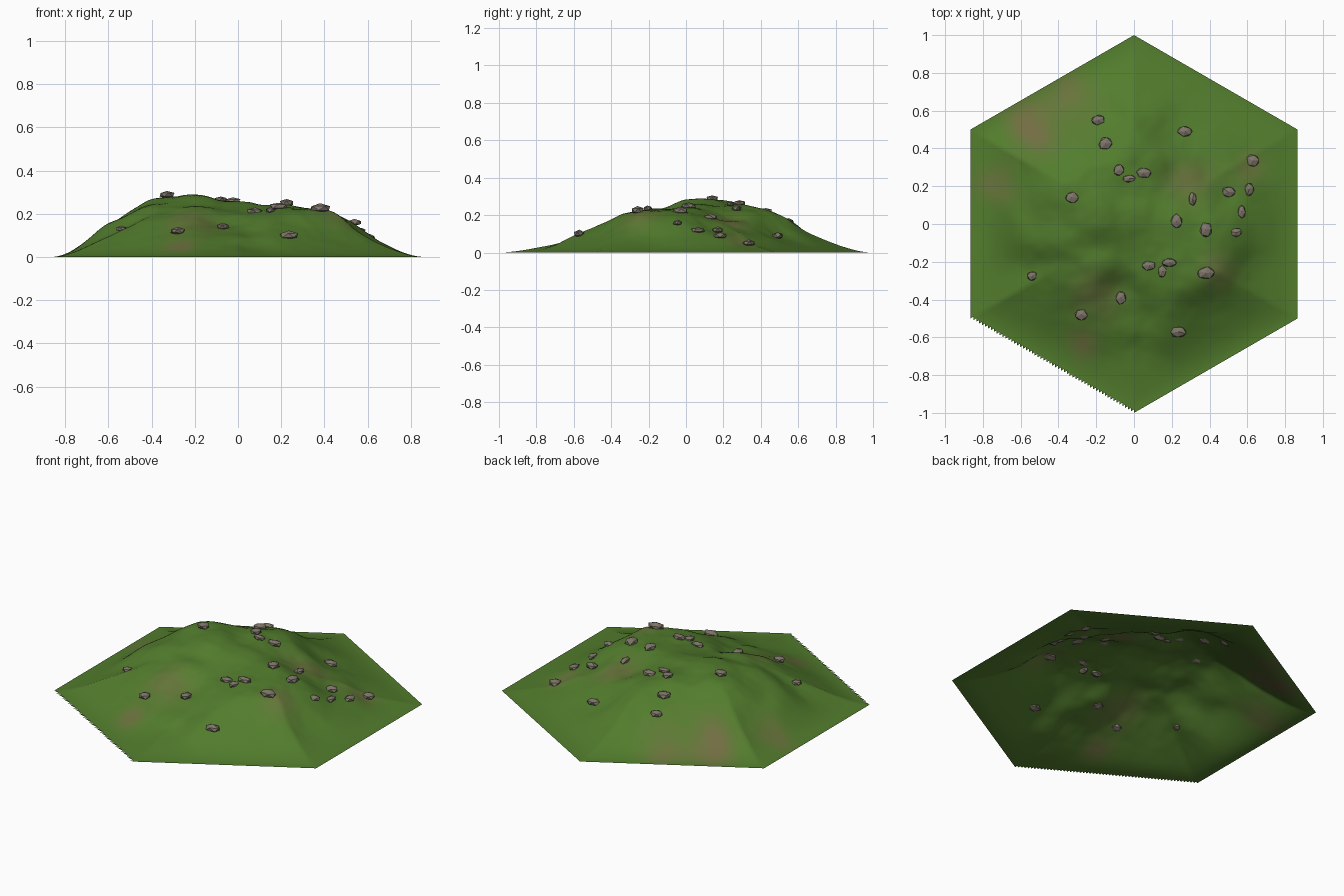
import bpy, bmesh, math, random
from mathutils import Vector, noise

if "Cube" in bpy.data.objects:
    bpy.data.objects.remove(bpy.data.objects["Cube"])

random.seed(7)
N = 56  # rings of the hexagonal grid
S3 = math.sqrt(3) / 2

# rocks: x, y, centre height, width in x, depth in y
ROCKS = [
    (-.19, .55, .165, .08, .055), (-.15, .425, .22, .075, .065), (.27, .49, .09, .08, .06),
    (-.08, .285, .265, .055, .06), (-.025, .24, .26, .07, .04), (.05, .27, .235, .08, .055),
    (.63, .335, .05, .07, .07), (.61, .185, .09, .05, .07), (.50, .17, .12, .075, .055),
    (.57, .065, .12, .045, .075), (.31, .13, .19, .045, .075), (-.33, .14, .288, .075, .06),
    (.225, .015, .25, .06, .075), (.38, -.03, .225, .065, .08), (.54, -.045, .16, .065, .045),
    (.08, -.22, .21, .075, .05), (.19, -.205, .235, .08, .045), (.15, -.25, .215, .045, .065),
    (.38, -.26, .225, .10, .065), (-.54, -.275, .13, .055, .05), (-.07, -.39, .14, .055, .075),
    (-.28, -.48, .12, .065, .06), (.235, -.57, .10, .09, .06)]

# extra height marks on the bare ground: x, y, z
MARKS = [
    (-.2, .05, .29), (0, .05, .255), (-.65, 0, .12), (-.5, 0, .20), (-.4, 0, .245),
    (-.2, -.2, .23), (-.45, .4, .15), (0, .7, .085), (0, -.7, .045), (.7, 0, .05),
    (.65, -.25, .06), (-.65, .3, .085), (.25, .25, .17), (.15, -.1, .23), (0, -.5, .11),
    (-.35, -.3, .18), (.45, -.45, .09), (.4, .3, .115)]

# bare earth patches: x, y, radius, strength
PATCHES = [(-.53, .52, .13, .8), (-.32, .68, .12, .5), (-.73, .2, .1, .55), (.3, .22, .12, .4),
           (.62, .3, .08, .4), (-.2, -.38, .12, .45), (-.27, -.63, .08, .5), (.45, -.25, .1, .35)]


def edge_mask(x, y):
    d = S3 - max(abs(x), abs(x / 2 + y * S3), abs(x / 2 - y * S3))
    t = min(max(d / .5, 0), 1)
    return t * t * (3 - 2 * t)


pts = [(x, y, z - .008) for x, y, z, _, _ in ROCKS] + MARKS
target = [z / edge_mask(x, y) for x, y, z in pts]
vals = target[:]


def blend(x, y):
    sw = sv = 0
    for (px, py, _), v in zip(pts, vals):
        w = 1 / ((x - px) ** 2 + (y - py) ** 2 + .012) ** 2
        sw += w
        sv += w * v
    return sv / sw


# refine so the blended ground passes close to the marks
for _ in range(8):
    now = [blend(p[0], p[1]) for p in pts]
    vals = [v + .7 * (t - n) for v, t, n in zip(vals, target, now)]


def height(x, y):
    m = edge_mask(x, y)
    ripple = .008 * noise.noise(Vector((x * 7, y * 7, 3))) + .003 * noise.noise(Vector((x * 18, y * 18, 8)))
    return max(0, m * (blend(x, y) + ripple))


def material(name, rgb):
    m = bpy.data.materials.new(name)
    m.diffuse_color = (*rgb, 1)
    m.use_nodes = True
    m.node_tree.nodes["Principled BSDF"].inputs["Base Color"].default_value = m.diffuse_color
    return m


def finish(bm, name, mats, smooth):
    me = bpy.data.meshes.new(name)
    for f in bm.faces:
        f.smooth = smooth
    bm.to_mesh(me)
    bm.free()
    for m in mats:
        me.materials.append(m)
    bpy.context.collection.objects.link(bpy.data.objects.new(name, me))


# grassy hill: triangular grid inside a hexagon, open underneath
LEVELS = 12
grass, earth = (.085, .205, .026), (.2, .135, .065)
shades = [material(f"ground_{i}", [g + (e - g) * i / (LEVELS - 1) for g, e in zip(grass, earth)])
          for i in range(LEVELS)]


def earthiness(x, y):
    s = sum(k * math.exp(-((x - px) ** 2 + (y - py) ** 2) / (r * r)) for px, py, r, k in PATCHES)
    n = noise.noise(Vector((x * 6, y * 6, 1)))
    return min(max(s * (.9 + .6 * n) + .06 * n, 0), 1)


bm = bmesh.new()
grid = {}
for q in range(-N, N + 1):
    for r in range(-N, N + 1):
        if abs(q + r) <= N:
            x, y = r * S3 / N, (q + r / 2) / N
            grid[q, r] = bm.verts.new((x, y, height(x, y)))
for q, r in list(grid):
    for tri in (((q, r), (q, r + 1), (q + 1, r)), ((q + 1, r), (q, r + 1), (q + 1, r + 1))):
        if all(k in grid for k in tri):
            f = bm.faces.new([grid[k] for k in tri])
            c = f.calc_center_median()
            f.material_index = round(earthiness(c.x, c.y) * (LEVELS - 1))
finish(bm, "grassy_hill", shades, True)

# faceted rocks half sunk in the ground
stone = material("stone", (.21, .18, .14))
for i, (x, y, z, w, d) in enumerate(ROCKS):
    bm = bmesh.new()
    bmesh.ops.create_icosphere(bm, subdivisions=1, radius=1)
    spin = random.uniform(0, math.tau)
    for v in bm.verts:
        a = math.atan2(v.co.y, v.co.x) + spin
        rad = math.hypot(v.co.x, v.co.y)
        k = random.uniform(.9, 1.15)
        v.co = (x + w * .53 * k * rad * math.cos(a), y + d * .53 * k * rad * math.sin(a),
                z + .25 * (w + d) / 2 * 1.1 * v.co.z * k)
    finish(bm, f"rock_{i + 1}", [stone], False)
